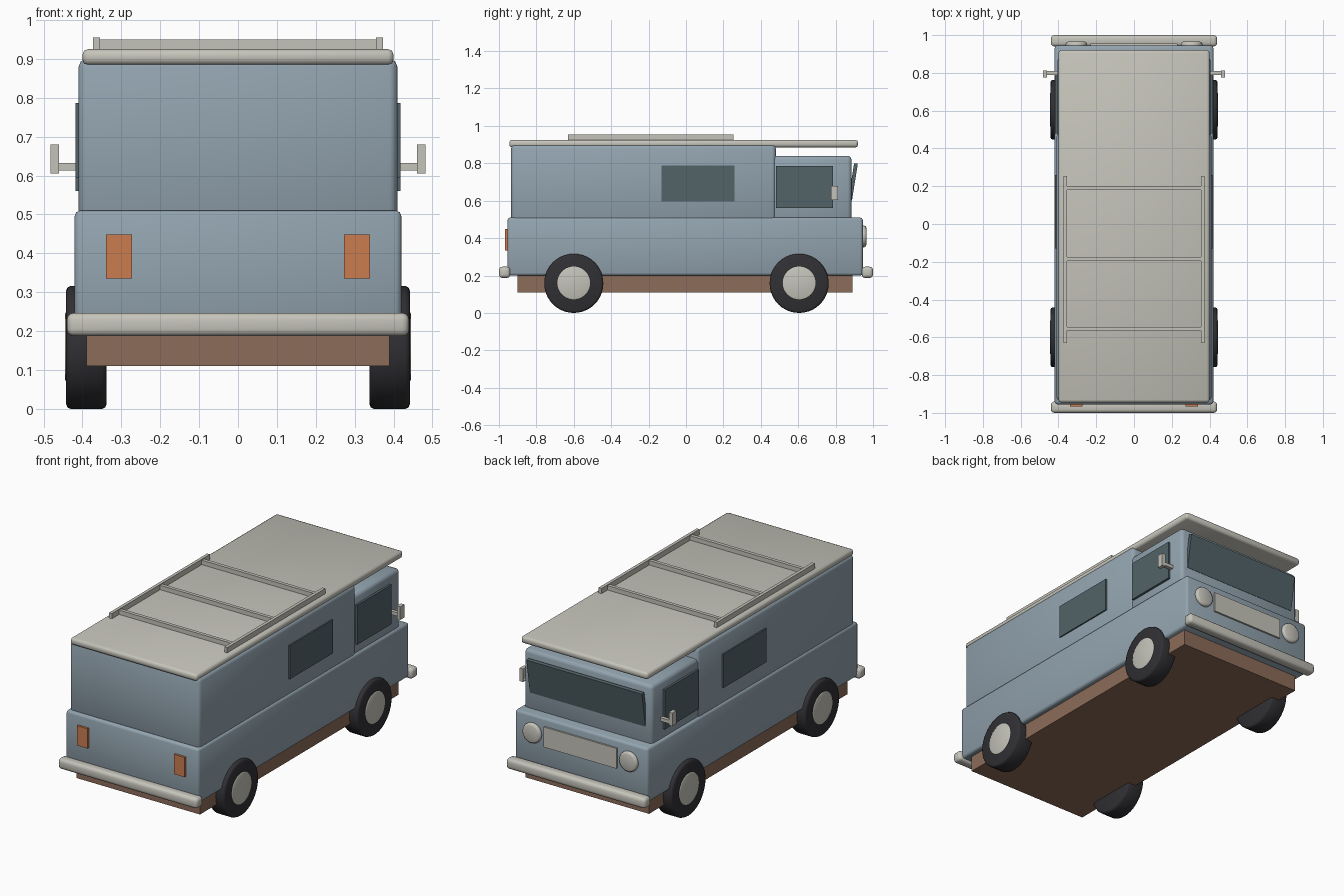
import bpy
import math

cube = bpy.data.objects.get("Cube")
if cube:
    bpy.data.objects.remove(cube, do_unlink=True)


def material(name, rgb):
    m = bpy.data.materials.new(name)
    m.use_nodes = True
    m.diffuse_color = (*rgb, 1)
    m.node_tree.nodes["Principled BSDF"].inputs["Base Color"].default_value = (*rgb, 1)
    return m


BLUE = material("blue grey paint", (0.29, 0.37, 0.43))
CREAM = material("pale trim", (0.56, 0.55, 0.49))
BROWN = material("brown underbody", (0.26, 0.15, 0.10))
ORANGE = material("orange lamp", (0.60, 0.20, 0.08))
GLASS = material("dark glass", (0.085, 0.125, 0.14))
RUBBER = material("black rubber", (0.03, 0.03, 0.035))


def box(name, mat, x, y, z, bevel=0, segments=2, tilt=0):
    """Box between (min, max) pairs; bevelled boxes are shaded smooth."""
    lo, hi = zip(x, y, z)
    bpy.ops.mesh.primitive_cube_add(size=1, location=[(a + b) / 2 for a, b in zip(lo, hi)])
    ob = bpy.context.object
    ob.name = name
    ob.scale = [b - a for a, b in zip(lo, hi)]
    bpy.ops.object.transform_apply(location=False, rotation=False, scale=True)
    ob.rotation_euler.x = tilt
    ob.data.materials.append(mat)
    if bevel:
        mod = ob.modifiers.new("soft edges", "BEVEL")
        mod.width = bevel
        mod.segments = segments
        bpy.ops.object.shade_smooth()
    return ob


def disc(name, mat, centre, radius, depth, axis, bevel):
    """Round part with its axis along x or y and a rounded rim."""
    rot = (0, math.pi / 2, 0) if axis == "x" else (math.pi / 2, 0, 0)
    bpy.ops.mesh.primitive_cylinder_add(vertices=40, radius=radius, depth=depth,
                                        location=centre, rotation=rot)
    ob = bpy.context.object
    ob.name = name
    ob.data.materials.append(mat)
    mod = ob.modifiers.new("rounded rim", "BEVEL")
    mod.width = bevel
    mod.segments = 2
    mod.limit_method = "ANGLE"
    bpy.ops.object.shade_smooth()
    return ob


def span(side, a, b):
    return tuple(sorted((side * a, side * b)))


# Body shells
box("chassis", BROWN, (-0.39, 0.39), (-0.90, 0.89), (0.11, 0.22))
box("lower_body", BLUE, (-0.42, 0.42), (-0.955, 0.945), (0.2, 0.51), 0.014)
box("rear_cabin", BLUE, (-0.41, 0.41), (-0.935, 0.48), (0.49, 0.9), 0.02)
box("cab", BLUE, (-0.405, 0.405), (0.45, 0.885), (0.49, 0.84), 0.02)
box("roof", CREAM, (-0.40, 0.40), (-0.945, 0.92), (0.885, 0.925), 0.014)

# Windscreen leaning outwards at the top
box("windscreen", GLASS, (-0.365, 0.365), (0.883, 0.903), (0.6, 0.8), tilt=math.radians(-9))

# Bumpers
for end, name in ((1, "cab_end"), (-1, "tail_end")):
    box(f"bumper_{name}", CREAM, (-0.44, 0.44), span(end, 0.94, 1.0), (0.187, 0.247), 0.018, 3)

# Radiator panel
box("grille", CREAM, (-0.23, 0.23), (0.94, 0.955), (0.35, 0.465))

# Roof rack
for y in (-0.555, -0.185, 0.19):
    box("rack_crossbar", CREAM, (-0.36, 0.36), (y - 0.01, y + 0.01), (0.925, 0.95))

# Everything paired left and right
for side, tag in ((1, "left"), (-1, "right")):
    box(f"rack_rail_{tag}", CREAM, span(side, 0.355, 0.373), (-0.63, 0.255), (0.92, 0.955))
    box(f"side_window_{tag}", GLASS, span(side, 0.40, 0.418), (-0.13, 0.26), (0.595, 0.787))
    box(f"cab_window_{tag}", GLASS, span(side, 0.39, 0.418), (0.48, 0.787), (0.56, 0.785))
    box(f"mirror_arm_{tag}", CREAM, span(side, 0.40, 0.465), (0.79, 0.81), (0.613, 0.633))
    box(f"mirror_{tag}", CREAM, span(side, 0.46, 0.482), (0.775, 0.812), (0.605, 0.68))
    box(f"tail_lamp_{tag}", ORANGE, span(side, 0.273, 0.34), (-0.967, -0.945), (0.335, 0.448))
    disc(f"headlight_{tag}", CREAM, (side * 0.305, 0.95, 0.41), 0.057, 0.03, "y", 0.012)
    for y, end in ((0.605, "cab"), (-0.6, "tail")):
        disc(f"{end}_tyre_{tag}", RUBBER, (side * 0.39, y, 0.158), 0.158, 0.104, "x", 0.012)
        disc(f"{end}_hub_{tag}", CREAM, (side * 0.40, y, 0.16), 0.09, 0.09, "x", 0.006)
